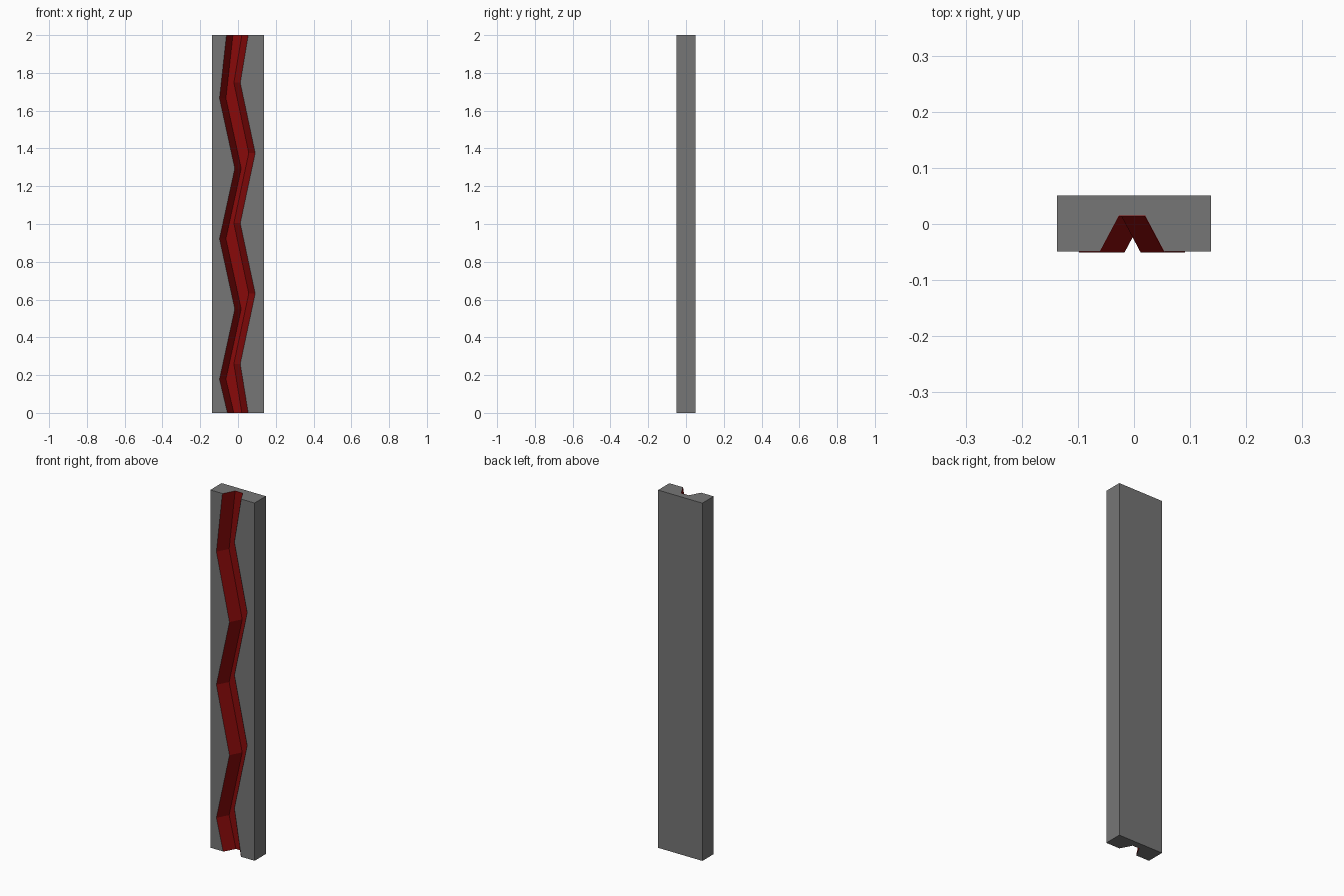
import bpy, bmesh

if "Cube" in bpy.data.objects:
    bpy.data.objects.remove(bpy.data.objects["Cube"])

W, FRONT, BACK, FLOOR, H = 0.137, -0.049, 0.051, 0.015, 2.0
WALL = 0.034   # sideways run of the sloping groove walls
LIFT = 0.002   # red lining sits just proud of the slab


def zigzag(first_z, lo, hi, x_bottom, x_top):
    """(x, z) line of one groove lip, alternating between lo and hi."""
    mid = [(hi if i % 2 else lo, first_z + i * 0.372) for i in range(5)]
    return [(x_bottom, 0.0)] + mid + [(x_top, H)]


left = zigzag(0.178, -0.098, -0.017, -0.056, -0.061)
right = zigzag(0.260, 0.012, 0.091, 0.054, 0.054)


def groove(bm, dy):
    """Sloping walls and flat floor; returns the four edge lines."""
    def line(pts, dx, y):
        return [bm.verts.new((x + dx, y + dy, z)) for x, z in pts]
    lo, li = line(left, 0, FRONT), line(left, WALL, FLOOR)
    ri, ro = line(right, -WALL, FLOOR), line(right, 0, FRONT)
    for i in range(len(left) - 1):
        bm.faces.new((lo[i], li[i], li[i + 1], lo[i + 1]))
        bm.faces.new((ri[i], ro[i], ro[i + 1], ri[i + 1]))
    bm.faces.new(li[:1] + ri + li[:0:-1])
    return lo, li, ri, ro


def finish(bm, name, colour):
    bmesh.ops.recalc_face_normals(bm, faces=bm.faces)
    bm.normal_update()
    # The channel floor must face the front
    floor = max((f for f in bm.faces if len(f.verts) > 8
                 and abs(f.normal.y) > 0.9),
                key=lambda f: f.calc_center_median().y)
    if floor.normal.y > 0:
        bmesh.ops.reverse_faces(bm, faces=bm.faces)
    mesh = bpy.data.meshes.new(name)
    bm.to_mesh(mesh)
    bm.free()
    mat = bpy.data.materials.new(name + "_colour")
    mat.diffuse_color = (*colour, 1)
    mat.use_nodes = True
    mat.node_tree.nodes["Principled BSDF"].inputs["Base Color"].default_value = mat.diffuse_color
    mesh.materials.append(mat)
    obj = bpy.data.objects.new(name, mesh)
    bpy.context.collection.objects.link(obj)


# Dark grey slab with the zigzag channel cut into its front
bm = bmesh.new()
lo, li, ri, ro = groove(bm, 0)
fl, fr, br, bl = [[bm.verts.new((x, y, z)) for z in (0, H)]
                  for x, y in ((-W, FRONT), (W, FRONT), (W, BACK), (-W, BACK))]
bm.faces.new(fl[:1] + lo + fl[1:])
bm.faces.new(fr[:1] + ro + fr[1:])
for a, b in ((fr, br), (br, bl), (bl, fl)):
    bm.faces.new((a[0], b[0], b[1], a[1]))
for i, k in ((0, 0), (-1, 1)):
    bm.faces.new((fl[k], lo[i], li[i], ri[i], ro[i], fr[k], br[k], bl[k]))
finish(bm, "slab", (0.18, 0.18, 0.18))

# Red lining of the channel, with a thin rim back to the slab
bm = bmesh.new()
groove(bm, -LIFT)
rim = bmesh.ops.extrude_edge_only(
    bm, edges=[e for e in bm.edges if e.is_boundary])["geom"]
bmesh.ops.translate(bm, vec=(0, LIFT, 0),
                    verts=[v for v in rim if isinstance(v, bmesh.types.BMVert)])
finish(bm, "channel_lining", (0.25, 0.003, 0.003))
